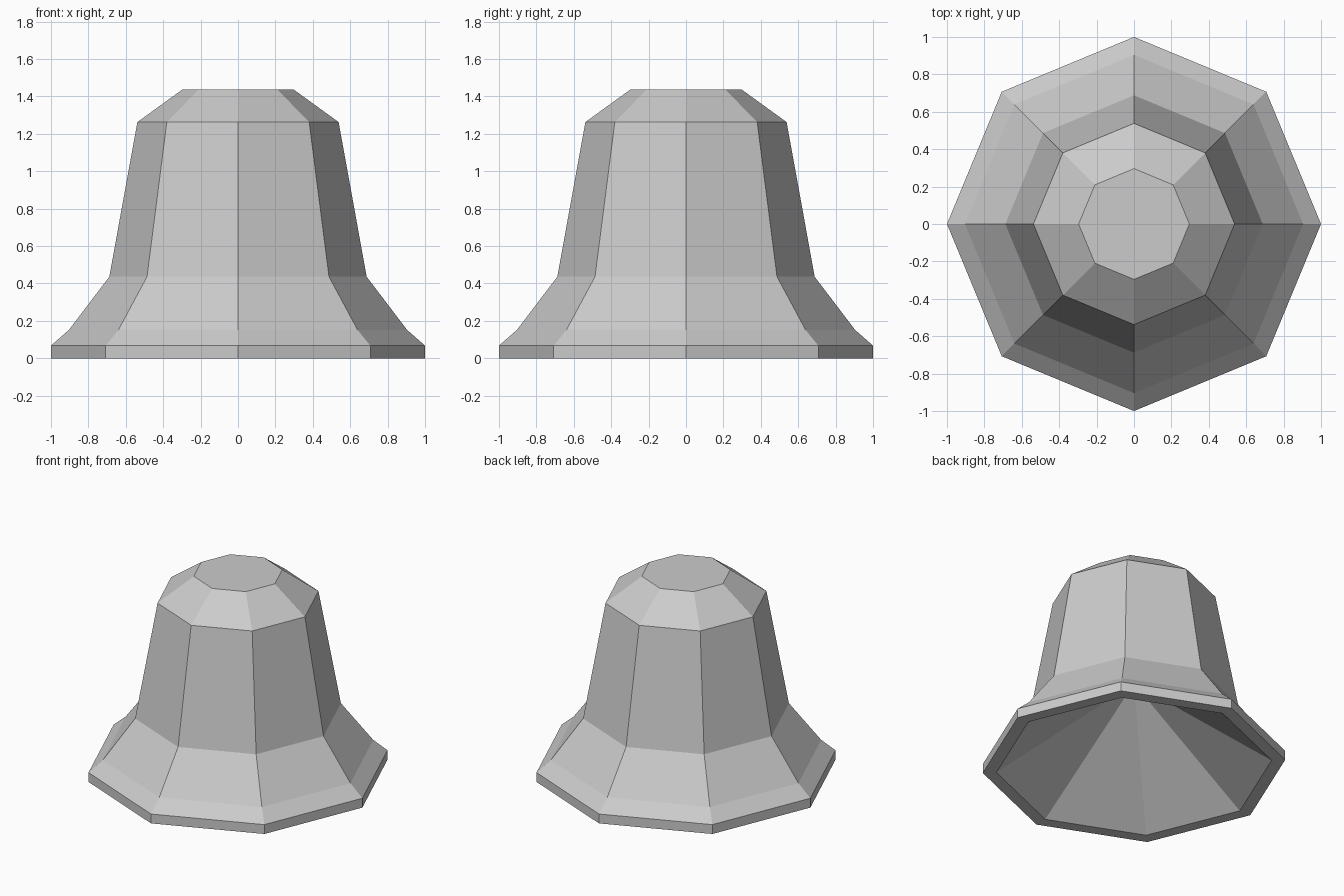
import bpy
import bmesh
from math import cos, sin, tau

SIDES = 8

cube = bpy.data.objects.get("Cube")
if cube:
    bpy.data.objects.remove(cube, do_unlink=True)

# Plain grey metal
grey = bpy.data.materials.new("bell_grey")
grey.use_nodes = True
colour = (0.6, 0.6, 0.6, 1.0)
grey.diffuse_color = colour
grey.node_tree.nodes["Principled BSDF"].inputs["Base Color"].default_value = colour


def ring(bm, radius, z):
    return [bm.verts.new((radius * cos(tau * i / SIDES), radius * sin(tau * i / SIDES), z))
            for i in range(SIDES)]


def lathe(name, profile, apex_z):
    """Turn a (radius, z) profile into a faceted solid: flat cap first, hollow point last."""
    bm = bmesh.new()
    rings = [ring(bm, r, z) for r, z in profile]
    bm.faces.new(rings[0])
    for a, b in zip(rings, rings[1:]):
        for i in range(SIDES):
            j = (i + 1) % SIDES
            bm.faces.new((a[i], a[j], b[j], b[i]))
    tip = bm.verts.new((0, 0, apex_z))
    for i in range(SIDES):
        bm.faces.new((rings[-1][i], rings[-1][(i + 1) % SIDES], tip))
    bmesh.ops.recalc_face_normals(bm, faces=bm.faces)
    mesh = bpy.data.meshes.new(name)
    bm.to_mesh(mesh)
    bm.free()
    mesh.materials.append(grey)
    obj = bpy.data.objects.new(name, mesh)
    bpy.context.collection.objects.link(obj)
    return obj


# Crown, shoulder, waist, flare, lip, then the rim underneath and the hollow inside
lathe("bell_body", [(0.296, 1.438), (0.538, 1.263), (0.688, 0.436), (0.904, 0.152),
                    (1.0, 0.068), (1.0, 0.0), (0.91, 0.0)], apex_z=0.63)
